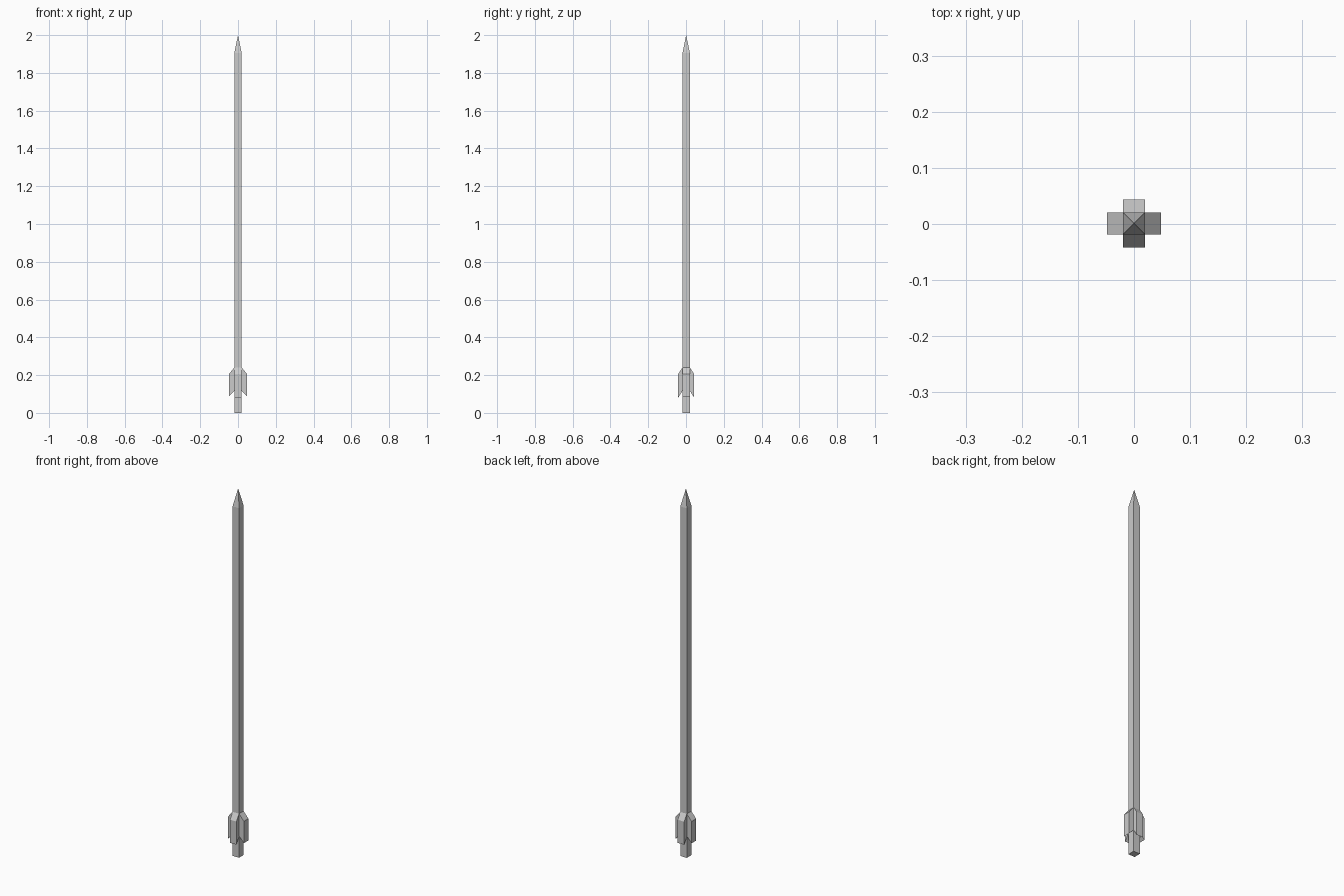
import bpy
import bmesh
from mathutils import Matrix, Vector
from math import pi

if "Cube" in bpy.data.objects:
    bpy.data.objects.remove(bpy.data.objects["Cube"])

W = 0.0195  # half width of the square shaft


def new_object(name, bm):
    bmesh.ops.recalc_face_normals(bm, faces=bm.faces)
    mesh = bpy.data.meshes.new(name)
    bm.to_mesh(mesh)
    bm.free()
    obj = bpy.data.objects.new(name, mesh)
    bpy.context.collection.objects.link(obj)
    return obj


# Square shaft with pyramid point
bm = bmesh.new()
rings = [[bm.verts.new((x * W, y * W + 0.001, z)) for x, y in
          ((-1, -1), (1, -1), (1, 1), (-1, 1))] for z in (0, 1.905)]
tip = bm.verts.new((0, 0.001, 2))
bm.faces.new(rings[0])
for i in range(4):
    j = (i + 1) % 4
    bm.faces.new((rings[0][i], rings[0][j], rings[1][j], rings[1][i]))
    bm.faces.new((rings[1][i], rings[1][j], tip))
new_object("shaft", bm)


# Swept fins: side profile extruded to the shaft's width
def fin(name, turn, reach, bottom):
    bm = bmesh.new()
    profile = ((W, 0.24), (W, 0.117), (reach, bottom), (reach, 0.206))
    face = bm.faces.new([bm.verts.new((r, -W, z)) for r, z in profile])
    side = bmesh.ops.extrude_face_region(bm, geom=[face], use_keep_orig=True)
    verts = [v for v in side["geom"] if isinstance(v, bmesh.types.BMVert)]
    bmesh.ops.translate(bm, verts=verts, vec=Vector((0, 2 * W, 0)))
    bm.transform(Matrix.Translation((0, 0.001, 0)) @ Matrix.Rotation(turn * pi / 2, 4, 'Z'))
    new_object(name, bm)


fin("right_fin", 0, 0.048, 0.087)
fin("back_fin", 1, 0.0425, 0.08)
fin("left_fin", 2, 0.048, 0.087)
fin("front_fin", 3, 0.0425, 0.08)
